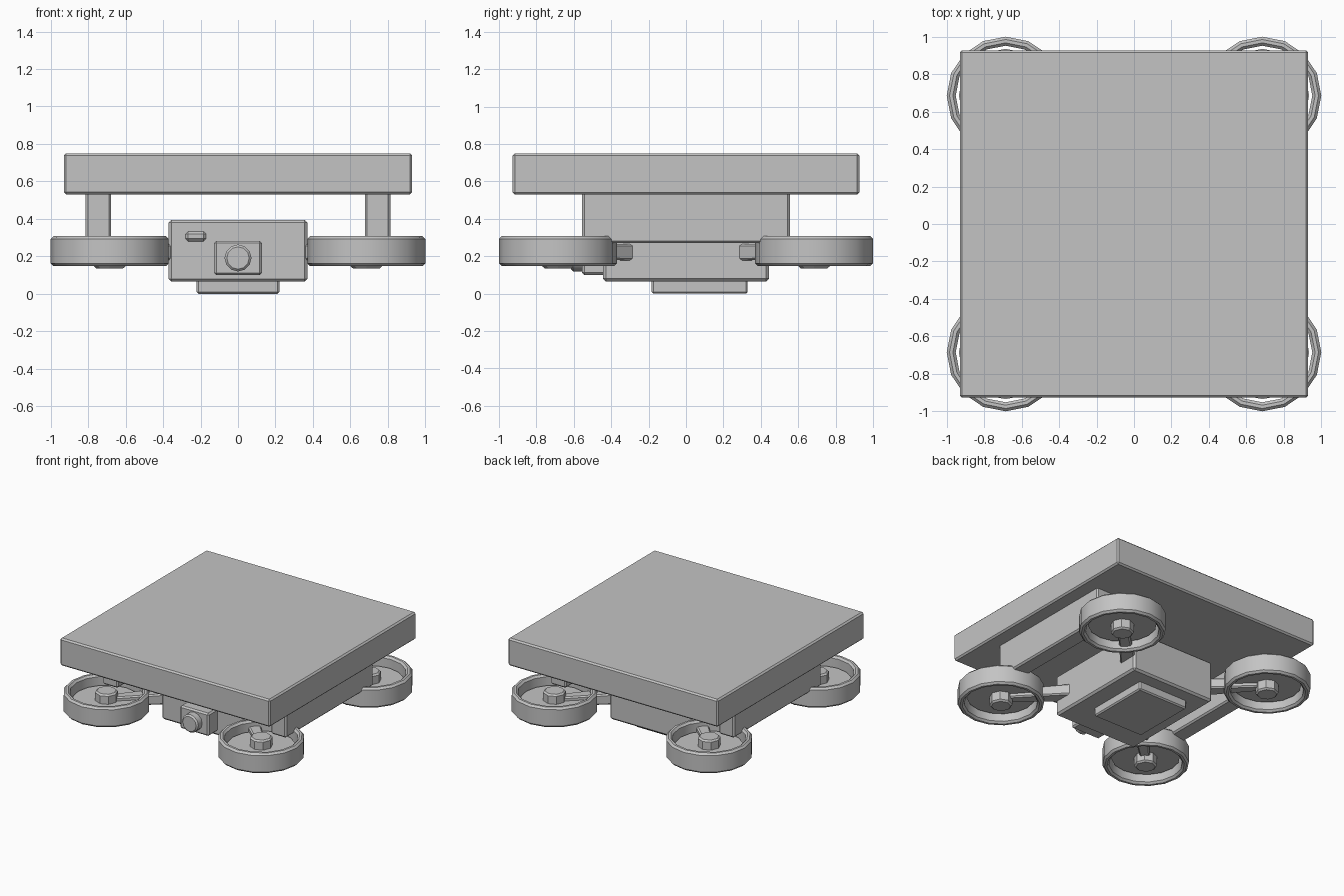
import bpy, bmesh, math
from mathutils import Matrix, Vector

if "Cube" in bpy.data.objects:
    bpy.data.objects.remove(bpy.data.objects["Cube"])

grey = bpy.data.materials.new("plain grey")
grey.diffuse_color = (0.55, 0.55, 0.55, 1)
grey.use_nodes = True
grey.node_tree.nodes["Principled BSDF"].inputs["Base Color"].default_value = grey.diffuse_color


def finish(bm, name, bevel=0.0, smooth=False):
    bmesh.ops.recalc_face_normals(bm, faces=bm.faces)
    me = bpy.data.meshes.new(name)
    bm.to_mesh(me)
    bm.free()
    ob = bpy.data.objects.new(name, me)
    bpy.context.collection.objects.link(ob)
    me.materials.append(grey)
    if bevel:
        mod = ob.modifiers.new("edge bevel", 'BEVEL')
        mod.width = bevel
        mod.segments = 1
        mod.limit_method = 'ANGLE'
        mod.angle_limit = math.radians(50)
    if smooth:
        bpy.ops.object.select_all(action='DESELECT')
        ob.select_set(True)
        bpy.context.view_layer.objects.active = ob
        bpy.ops.object.shade_smooth_by_angle(angle=math.radians(32))
    return ob


def box(name, lo, hi, bevel=0.012):
    bm = bmesh.new()
    bmesh.ops.create_cube(bm, size=1)
    lo, hi = Vector(lo), Vector(hi)
    for v in bm.verts:
        v.co = (lo + hi) / 2 + Vector(a * b for a, b in zip(v.co, hi - lo))
    return finish(bm, name, bevel)


def cylinder(name, center, r, depth, sides, bevel=0.0, axis='Z', smooth=False):
    bm = bmesh.new()
    rot = Matrix.Rotation(math.pi / 2, 4, 'X') if axis == 'Y' else Matrix()
    bmesh.ops.create_cone(bm, cap_ends=True, segments=sides, radius1=r, radius2=r,
                          depth=depth, matrix=Matrix.Translation(center) @ rot)
    return finish(bm, name, bevel, smooth)


def ring(name, cx, cy, profile, sides=16):
    """Sweep a closed (radius, z) profile around a vertical axis."""
    bm = bmesh.new()
    loops = []
    for i in range(sides):
        a = 2 * math.pi * i / sides
        loops.append([bm.verts.new((cx + r * math.cos(a), cy + r * math.sin(a), z))
                      for r, z in profile])
    n = len(profile)
    for i in range(sides):
        p, q = loops[i], loops[(i + 1) % sides]
        for j in range(n):
            bm.faces.new((p[j], q[j], q[(j + 1) % n], p[(j + 1) % n]))
    return finish(bm, name, smooth=True)


def arm(name, sx, sy):
    """Diagonal beam, tapering from the body out to the hub."""
    bm = bmesh.new()
    along = Vector((sx, sy, 0)).normalized()
    side = Vector((-along.y, along.x, 0))
    ends = []
    for dist, w, h in ((0.35, 0.065, 0.046), (0.95, 0.034, 0.036)):
        mid = along * dist + Vector((0, 0, 0.222))
        ends.append([bm.verts.new(mid + side * a * w + Vector((0, 0, b * h)))
                     for a, b in ((-1, -1), (1, -1), (1, 1), (-1, 1))])
    p, q = ends
    bm.faces.new(p)
    bm.faces.new(q)
    for i in range(4):
        j = (i + 1) % 4
        bm.faces.new((p[i], p[j], q[j], q[i]))
    return finish(bm, name, 0.01)


# Top deck and its two side supports
box("top_deck", (-0.93, -0.927, 0.53), (0.93, 0.927, 0.75))
for s, n in ((-1, "left"), (1, "right")):
    box(n + "_support", (s * 0.745 - 0.068, -0.555, 0.27),
        (s * 0.745 + 0.068, 0.555, 0.55))

# Central body with belly pad
box("body", (-0.37, -0.443, 0.065), (0.37, 0.443, 0.395), 0.015)
box("belly_pad", (-0.222, -0.185, 0.0), (0.222, 0.33, 0.09), 0.01)

# Front camera and indicator
box("camera_housing", (-0.128, -0.555, 0.1), (0.128, -0.42, 0.282))
cylinder("camera_lens", (0, -0.57, 0.191), 0.072, 0.09, 12, 0.012, 'Y', True)
box("indicator", (-0.28, -0.465, 0.28), (-0.17, -0.43, 0.333), 0.014)

# Four ducted rotors on diagonal arms
duct = [(0.315, 0.162), (0.315, 0.293), (0.3, 0.308), (0.282, 0.308),
        (0.267, 0.293), (0.267, 0.162), (0.282, 0.147), (0.3, 0.147)]
for sx, nx in ((-1, "left"), (1, "right")):
    for sy, ny in ((-1, "front"), (1, "back")):
        tag = ny + "_" + nx
        x, y = sx * 0.685, sy * 0.685
        ring("duct_" + tag, x, y, duct)
        cylinder("rotor_disc_" + tag, (x, y, 0.222), 0.25, 0.016, 16)
        cylinder("hub_" + tag, (x, y, 0.22), 0.084, 0.17, 8, 0.012)
        arm("arm_" + tag, sx, sy)
